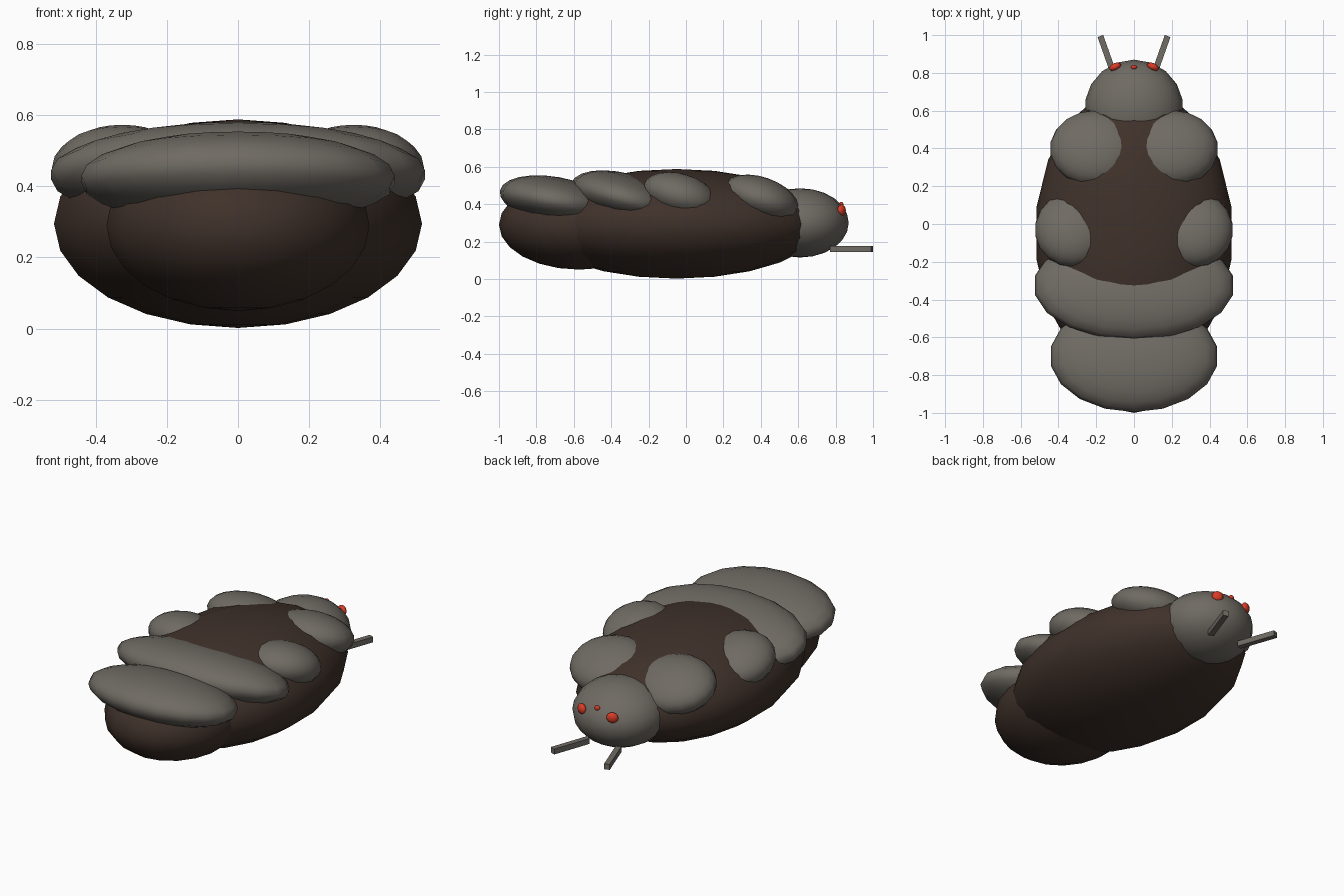
import bpy, bmesh, math
from mathutils import Matrix, Vector

if "Cube" in bpy.data.objects:
    bpy.data.objects.remove(bpy.data.objects["Cube"])


def material(name, rgb):
    m = bpy.data.materials.new(name)
    m.diffuse_color = (*rgb, 1)
    m.use_nodes = True
    m.node_tree.nodes["Principled BSDF"].inputs["Base Color"].default_value = m.diffuse_color
    return m


GREY = material("shell_grey", (0.16, 0.145, 0.125))
BROWN = material("body_brown", (0.05, 0.031, 0.023))
RED = material("eye_red", (0.70, 0.045, 0.02))


def finish(name, bm, mat, smooth):
    bmesh.ops.recalc_face_normals(bm, faces=bm.faces)
    me = bpy.data.meshes.new(name)
    bm.to_mesh(me)
    bm.free()
    me.materials.append(mat)
    for p in me.polygons:
        p.use_smooth = smooth
    ob = bpy.data.objects.new(name, me)
    bpy.context.collection.objects.link(ob)
    return ob


def ellipsoid(name, centre, radii, mat, pitch=0, yaw=0, segs=18, rings=12):
    """Half circle spun around z, then scaled, tilted and placed."""
    bm = bmesh.new()
    pts = [bm.verts.new((0, math.sin(math.pi * i / rings), math.cos(math.pi * i / rings)))
           for i in range(rings + 1)]
    edges = [bm.edges.new(p) for p in zip(pts, pts[1:])]
    bmesh.ops.spin(bm, geom=pts + edges, cent=(0, 0, 0), axis=(0, 0, 1),
                   angle=2 * math.pi, steps=segs)
    bmesh.ops.remove_doubles(bm, verts=bm.verts, dist=0.001)
    bmesh.ops.dissolve_degenerate(bm, edges=bm.edges, dist=0.0001)
    bm.transform(Matrix.Translation(centre)
                 @ Matrix.Rotation(math.radians(yaw), 4, 'Z')
                 @ Matrix.Rotation(math.radians(pitch), 4, 'X')
                 @ Matrix.Diagonal((*radii, 1)))
    return finish(name, bm, mat, True)


# soft body, tail and head
ellipsoid("body", (0, -0.05, 0.295), (0.525, 0.78, 0.293), BROWN)
ellipsoid("tail", (0, -0.57, 0.29), (0.375, 0.43, 0.24), BROWN)
ellipsoid("head", (0, 0.61, 0.30), (0.262, 0.26, 0.185), GREY)

# broad back plates, raised at the rear edge
ellipsoid("rear_plate", (0, -0.70, 0.42), (0.447, 0.30, 0.126), GREY, pitch=-10)
ellipsoid("middle_plate", (0, -0.325, 0.432), (0.533, 0.30, 0.132), GREY, pitch=-15)

# paired plates, eyes and feelers
for side, s in (("left", -1), ("right", 1)):
    ellipsoid(side + "_side_plate", (s * 0.325, -0.03, 0.445), (0.20, 0.205, 0.118), GREY, pitch=-17)
    ellipsoid(side + "_shoulder_plate", (s * 0.205, 0.40, 0.43), (0.24, 0.21, 0.115), GREY, pitch=-19)
    ellipsoid(side + "_eye", (s * 0.10, 0.832, 0.368), (0.033, 0.02, 0.03), RED, yaw=-s * 25,
              segs=12, rings=8)
    a, b = Vector((s * 0.10, 0.775, 0.16)), Vector((s * 0.178, 0.995, 0.16))
    bm = bmesh.new()
    bmesh.ops.create_cube(bm, size=1)
    bm.transform(Matrix.Translation((a + b) / 2)
                 @ Matrix.Rotation(math.atan2(-(b - a).x, (b - a).y), 4, 'Z')
                 @ Matrix.Diagonal((0.032, (b - a).length, 0.032, 1)))
    finish(side + "_feeler", bm, GREY, False)

ellipsoid("middle_eye", (0, 0.83, 0.398), (0.016, 0.012, 0.014), RED, segs=12, rings=8)
